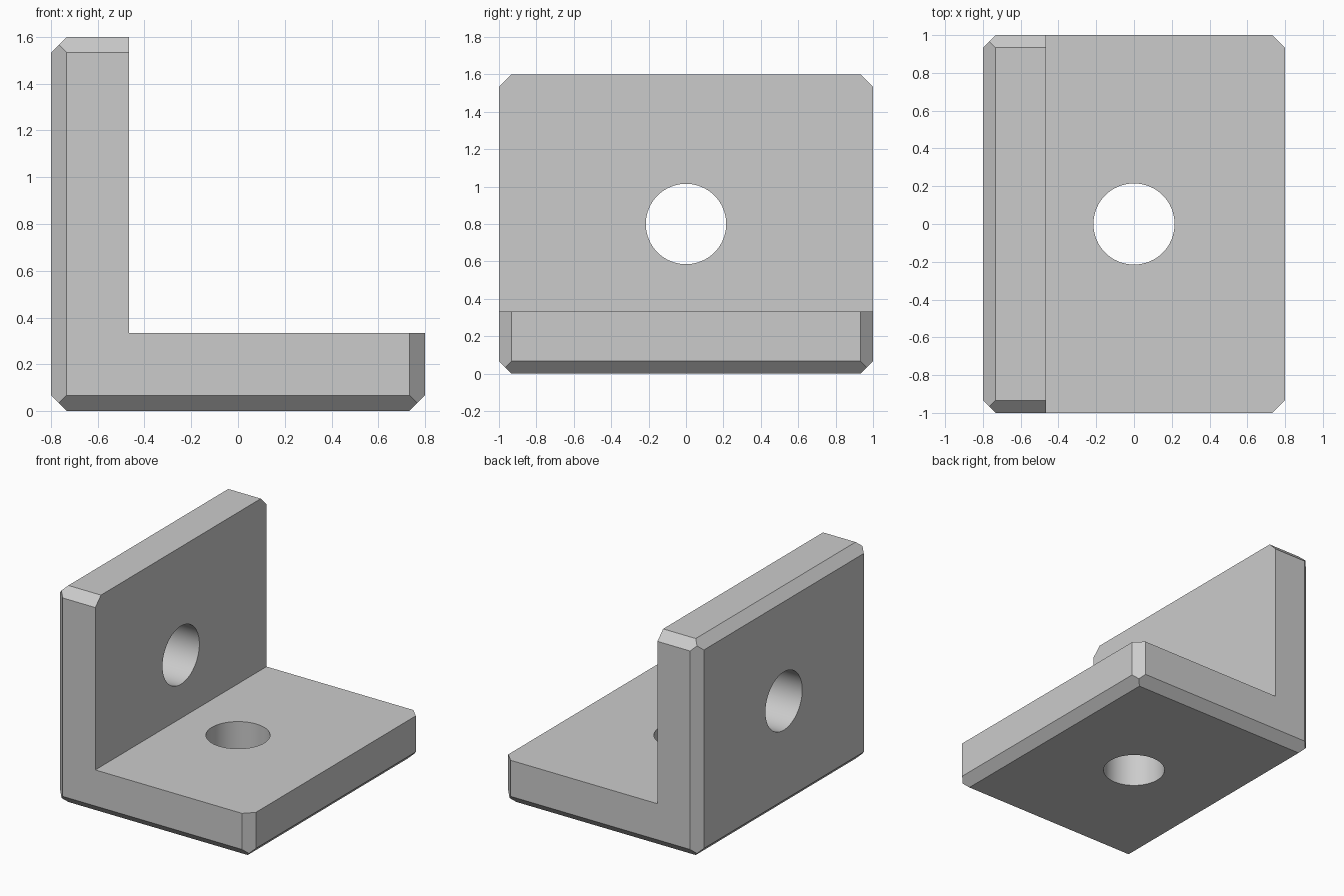
import bpy, bmesh
from math import pi
from mathutils import Vector

if "Cube" in bpy.data.objects:
    bpy.data.objects.remove(bpy.data.objects["Cube"])

HALF = Vector((0.8, 1.0, 0.8))      # half of the overall size
CENTRE = Vector((0, 0, 0.8))
THICK = 1 / 3                       # plate thickness
CHAMFER = 1 / 15
HOLE_RADIUS = 0.215

grey = bpy.data.materials.new("plain grey")
grey.use_nodes = True
grey.diffuse_color = (0.6, 0.6, 0.6, 1)
grey.node_tree.nodes["Principled BSDF"].inputs["Base Color"].default_value = grey.diffuse_color

# L-shaped profile, extruded from front to back
inner = -HALF.x + THICK
profile = [(-0.8, 0), (0.8, 0), (0.8, THICK), (inner, THICK), (inner, 1.6), (-0.8, 1.6)]
bm = bmesh.new()
face = bm.faces.new([bm.verts.new((x, -HALF.y, z)) for x, z in profile])
ext = bmesh.ops.extrude_face_region(bm, geom=[face])
bmesh.ops.translate(bm, vec=(0, 2 * HALF.y, 0),
                    verts=[v for v in ext["geom"] if isinstance(v, bmesh.types.BMVert)])
bmesh.ops.recalc_face_normals(bm, faces=bm.faces)

# Chamfer the outer edges by slicing with a diagonal plane at each one
for a, b in ((0, 1), (0, 2), (1, 2)):
    for sa in (-1, 1):
        for sb in (-1, 1):
            normal, point = Vector(), CENTRE.copy()
            normal[a], normal[b] = sa, sb
            point[a] += sa * (HALF[a] - CHAMFER)
            point[b] += sb * HALF[b]
            cut = bmesh.ops.bisect_plane(
                bm, geom=bm.verts[:] + bm.edges[:] + bm.faces[:], dist=1e-5,
                plane_co=point, plane_no=normal, clear_outer=True)
            rim = [e for e in cut["geom_cut"] if isinstance(e, bmesh.types.BMEdge)]
            if rim:
                bmesh.ops.holes_fill(bm, edges=rim, sides=0)
bmesh.ops.recalc_face_normals(bm, faces=bm.faces)

mesh = bpy.data.meshes.new("angle_bracket")
bm.to_mesh(mesh)
bm.free()
mesh.materials.append(grey)
bracket = bpy.data.objects.new("angle_bracket", mesh)
bpy.context.collection.objects.link(bracket)
bpy.ops.object.select_all(action='DESELECT')


# Round bolt hole through each plate
def drill(location, rotation):
    bpy.ops.mesh.primitive_cylinder_add(vertices=64, radius=HOLE_RADIUS, depth=0.6,
                                        location=location, rotation=rotation)
    cutter = bpy.context.object
    cutter.name = "hole_cutter"
    cutter.hide_render = True
    cutter.data.materials.append(grey)
    bpy.context.view_layer.objects.active = bracket
    mod = bracket.modifiers.new("hole", 'BOOLEAN')
    mod.operation = 'DIFFERENCE'
    mod.solver = 'EXACT'
    mod.object = cutter
    bpy.ops.object.modifier_apply(modifier=mod.name)
    bpy.data.objects.remove(cutter)


drill((0, 0, THICK / 2), (0, 0, 0))
drill((-HALF.x + THICK / 2, 0, 0.8), (0, pi / 2, 0))

bpy.ops.object.select_all(action='DESELECT')
bracket.select_set(True)
bpy.context.view_layer.objects.active = bracket
bpy.ops.object.shade_smooth_by_angle(angle=pi / 6)
